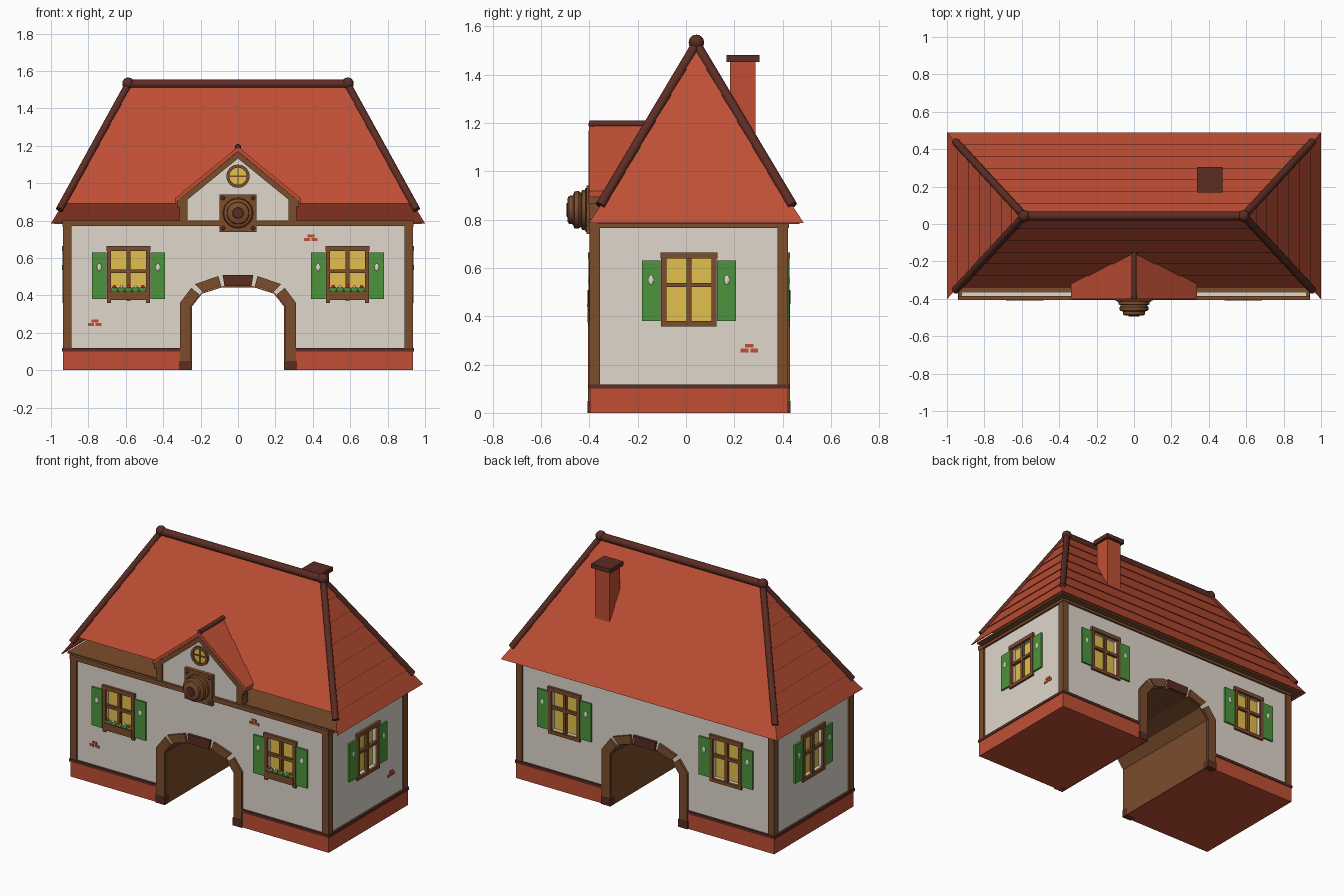
import bpy, bmesh
from math import pi, cos, sin
from mathutils import Matrix, Vector

if "Cube" in bpy.data.objects:
    bpy.data.objects.remove(bpy.data.objects["Cube"])


def material(name, r, g, b):
    m = bpy.data.materials.new(name)
    m.diffuse_color = [(c / 255) ** 2.2 for c in (r, g, b)] + [1]
    m.use_nodes = True
    m.node_tree.nodes["Principled BSDF"].inputs["Base Color"].default_value = m.diffuse_color
    return m


RED = material("tile_red", 190, 80, 56)
DARK = material("dark_wood", 92, 48, 40)
WOOD = material("wood", 122, 78, 48)
CREAM = material("plaster", 222, 214, 202)
GREEN = material("shutter_green", 78, 146, 62)
YELLOW = material("glass_yellow", 226, 190, 78)
FLOWER = material("flower_red", 205, 50, 45)
I = Matrix()


def finish(name, bm, mat, M=I, smooth=False):
    bmesh.ops.remove_doubles(bm, verts=bm.verts, dist=1e-5)
    bmesh.ops.recalc_face_normals(bm, faces=bm.faces)
    me = bpy.data.meshes.new(name)
    bm.to_mesh(me)
    bm.free()
    me.transform(M)
    me.materials.append(mat)
    ob = bpy.data.objects.new(name, me)
    bpy.context.collection.objects.link(ob)
    if smooth:
        bpy.ops.object.select_all(action='DESELECT')
        ob.select_set(True)
        bpy.context.view_layer.objects.active = ob
        bpy.ops.object.shade_smooth_by_angle(angle=0.6)
    return ob


def boxes(name, mat, items, M=I):
    """Each item is x0, x1, y0, y1, z0, z1."""
    bm = bmesh.new()
    for x0, x1, y0, y1, z0, z1 in items:
        T = Matrix.Translation(((x0 + x1) / 2, (y0 + y1) / 2, (z0 + z1) / 2))
        S = Matrix.Diagonal((x1 - x0, y1 - y0, z1 - z0, 1))
        part = bmesh.ops.create_cube(bm, size=1, matrix=T @ S)
    me = bpy.data.meshes.new(name)
    bmesh.ops.recalc_face_normals(bm, faces=bm.faces)
    return finish(name, bm, mat, M)


def prism(name, mat, pts, y0, y1, M=I):
    """Extrude an x-z outline along y."""
    bm = bmesh.new()
    f = bm.faces.new([bm.verts.new((x, y0, z)) for x, z in pts])
    r = bmesh.ops.extrude_face_region(bm, geom=[f])
    for v in r["geom"]:
        if isinstance(v, bmesh.types.BMVert):
            v.co.y = y1
    return finish(name, bm, mat, M)


def lathe(name, mat, profile, z, n=24):
    """Revolve (radius, y) points around a y-axis line at height z."""
    bm = bmesh.new()
    rings = [[bm.verts.new((r * cos(2 * pi * k / n), y, z + r * sin(2 * pi * k / n)))
              for k in range(n)] for r, y in profile]
    for a, b in zip(rings, rings[1:]):
        for k in range(n):
            j = (k + 1) % n
            bm.faces.new((a[k], a[j], b[j], b[k]))
    return finish(name, bm, mat, smooth=True)


def rod(name, mat, p, q, r):
    p, q = Vector(p), Vector(q)
    M = Matrix.Translation((p + q) / 2) @ (q - p).to_track_quat('Z', 'Y').to_matrix().to_4x4()
    bm = bmesh.new()
    bmesh.ops.create_cone(bm, cap_ends=True, segments=12, radius1=r, radius2=r, depth=(q - p).length)
    return finish(name, bm, mat, M, True)


def balls(name, mat, centres, scale, M=I):
    bm = bmesh.new()
    for c in centres:
        bmesh.ops.create_uvsphere(bm, u_segments=12, v_segments=8, radius=1,
                                  matrix=Matrix.Translation(c) @ Matrix.Diagonal((*scale, 1)))
    return finish(name, bm, mat, M, True)


def mirror(pts):
    return [(-x, z) for x, z in pts]


# Wall block with the arched passage
ARCH = [(0.25, 0), (0.25, 0.345), (0.195, 0.415), (0.085, 0.45)]
path = ARCH + mirror(ARCH)[::-1]
body = prism("walls", CREAM, [(0.925, 0.03), (0.925, 0.785), (-0.925, 0.785), (-0.925, 0.03)]
             + [(x, max(z, 0.03)) for x, z in path[::-1]], -0.39, 0.415)
prism("passage_lining", WOOD, path + [(x * 0.985, z * 0.985) for x, z in path[::-1]], -0.392, 0.417)

# Plinth, base trim, corner posts, top beams, attic floor
sides = (-1, 1)
span = lambda s, a, b: (min(s * a, s * b), max(s * a, s * b))
boxes("plinth", RED, [(*span(s, 0.252, 0.935), -0.398, 0.423, 0, 0.1) for s in sides])
boxes("base_trim", DARK, [(*span(s, 0.31, 0.94), -0.404, 0.428, 0.1, 0.118) for s in sides])
boxes("corner_posts", WOOD, [(*span(s, 0.89, 0.935), y, y + 0.045, 0.118, 0.785)
                             for s in sides for y in (-0.4, 0.378)])
boxes("top_beams", WOOD, [(-0.937, 0.937, -0.405, -0.385, 0.77, 0.80),
                          (-0.937, 0.937, 0.41, 0.427, 0.765, 0.788)]
      + [(*span(s, 0.92, 0.938), -0.4, 0.425, 0.765, 0.788) for s in sides])
boxes("attic_floor", WOOD, [(-0.98, 0.98, -0.365, 0.47, 0.782, 0.792)])


# Arch stones front and back
JAMB = [(0.25, 0.05), (0.31, 0.05), (0.31, 0.36), (0.25, 0.44), (0.205, 0.403), (0.25, 0.345)]
STONE = [(0.19, 0.418), (0.23, 0.46), (0.105, 0.503), (0.09, 0.45)]
KEY = [(-0.072, 0.45), (0.072, 0.45), (0.082, 0.508), (-0.082, 0.508)]
for side, M in (("front", I), ("back", Matrix.Translation((0, 0.025, 0)) @ Matrix.Rotation(pi, 4, 'Z'))):
    for i, flip in enumerate((list, mirror)):
        prism(f"{side}_arch_jamb_{i}", WOOD, flip(JAMB), -0.405, -0.36, M)
        prism(f"{side}_arch_stone_{i}", WOOD, flip(STONE), -0.405, -0.36, M)
    prism(f"{side}_keystone", DARK, KEY, -0.407, -0.36, M)
    boxes(f"{side}_arch_feet", DARK, [(*span(s, 0.246, 0.313), -0.407, -0.36, 0, 0.05) for s in sides], M)


# Windows: local -y points outwards
def window(name, M, flowers=False):
    cut = boxes("cutter", CREAM, [(-0.096, 0.096, -0.05, 0.032, 0.378, 0.642)], M)
    cut.hide_render = True
    boxes(name + "_glass", YELLOW, [(-0.096, 0.096, 0.026, 0.033, 0.378, 0.642)], M)
    frame = [(-0.115, -0.093, -0.014, 0.004, 0.36, 0.645), (0.093, 0.115, -0.014, 0.004, 0.36, 0.645),
             (-0.118, 0.118, -0.016, 0.004, 0.638, 0.664), (-0.01, 0.01, -0.008, 0.01, 0.37, 0.64),
             (-0.095, 0.095, -0.008, 0.01, 0.52, 0.538)]
    if not flowers:
        frame.append((-0.115, 0.115, -0.014, 0.004, 0.358, 0.38))
    boxes(name + "_frame", WOOD, frame, M)
    boxes(name + "_shutters", GREEN, [(*span(s, 0.117, 0.195), -0.012, 0, 0.38, 0.63) for s in sides], M)
    balls(name + "_shutter_ovals", CREAM, [(s * 0.157, -0.011, 0.55) for s in sides], (0.012, 0.005, 0.02), M)
    if flowers:
        boxes(name + "_flower_box", WOOD, [(-0.1, 0.1, -0.018, 0.004, 0.375, 0.42)], M)
        xs = [-0.076 + 0.038 * k for k in range(5)]
        balls(name + "_leaves", GREEN, [(x, -0.006, 0.43) for x in xs], (0.021, 0.012, 0.018), M)
        balls(name + "_blossoms", FLOWER, [(x, -0.012, 0.446) for x in xs[::2]], (0.01, 0.008, 0.01), M)
        balls(name + "_white_blossoms", CREAM, [(x, -0.012, 0.446) for x in xs[1::2]], (0.009, 0.008, 0.009), M)
    return cut


def place(x, y, a):
    return Matrix.Translation((x, y, 0)) @ Matrix.Rotation(a, 4, 'Z')


cutters = []
for s, label in ((-1, "left"), (1, "right")):
    cutters.append(window(f"front_{label}_window", place(s * 0.585, -0.39, 0), True))
    cutters.append(window(f"back_{label}_window", place(s * 0.585, 0.415, pi)))
    cutters.append(window(f"{label}_side_window", place(s * 0.925, 0.012, s * pi / 2)))
for c in cutters:
    m = body.modifiers.new("recess", 'BOOLEAN')
    m.object, m.solver = c, 'EXACT'
bpy.context.view_layer.update()
recessed = bpy.data.meshes.new_from_object(body.evaluated_get(bpy.context.evaluated_depsgraph_get()))
body.modifiers.clear()
body.data = recessed
for c in cutters:
    bpy.data.objects.remove(c)

# Exposed brick patches
for i, M in enumerate((place(0.39, -0.39, 0) @ Matrix.Translation((0, 0, 0.69)),
                       place(-0.765, -0.39, 0) @ Matrix.Translation((0, 0, 0.235)),
                       place(0.925, 0.262, pi / 2) @ Matrix.Translation((0, 0, 0.25)))):
    boxes(f"bricks_{i}", RED, [(-0.036, -0.004, -0.004, 0.004, 0, 0.016), (0.004, 0.036, -0.004, 0.004, 0, 0.016),
                               (-0.018, 0.018, -0.004, 0.004, 0.02, 0.036)], M)

# Hipped roof in seven lapped rows; the front's lowest row is left open
YC, ROWS = 0.043, 7
bm = bmesh.new()


def ring(t, e):
    x, y, z = 0.993 - 0.403 * t + e, 0.438 * (1 - t) + e, 0.785 + 0.745 * t
    return [bm.verts.new((a * x, YC + b * y, z)) for a, b in ((-1, -1), (1, -1), (1, 1), (-1, 1))]


for i in range(ROWS):
    inner, low, up = ring(i / ROWS, 0), ring(i / ROWS, 0.007), ring((i + 1) / ROWS, 0)
    for k in range(4):
        if i == 0 and k == 0:
            continue
        j = (k + 1) % 4
        bm.faces.new((inner[k], inner[j], low[j], low[k]))
        bm.faces.new((low[k], low[j], up[j], up[k]))
bmesh.ops.dissolve_degenerate(bm, dist=1e-5, edges=bm.edges)
finish("roof", bm, RED)
rod("ridge_log", DARK, (-0.59, YC, 1.53), (0.59, YC, 1.53), 0.024)
balls("ridge_balls", DARK, [(s * 0.587, YC, 1.533) for s in sides], (0.032,) * 3)
for s in sides:
    for b in sides:
        rod(f"hip_log_{s}_{b}", DARK, (s * 0.955, YC + b * 0.398, 0.858), (s * 0.587, YC, 1.525), 0.02)

# Chimney
boxes("chimney_stack", RED, [(0.352, 0.458, 0.182, 0.288, 1.1, 1.46)])
boxes("chimney_cap", DARK, [(0.336, 0.474, 0.168, 0.304, 1.452, 1.48)])

# Dormer gable
prism("dormer_gable", CREAM, [(-0.29, 0.79), (0.29, 0.79), (0.29, 0.92), (0, 1.16), (-0.29, 0.92)], -0.388, -0.3)
boxes("dormer_posts", WOOD, [(*span(s, 0.27, 0.312), -0.402, -0.34, 0.8, 0.925) for s in sides])


def chevron(name, mat, w, top, low, th, y0, y1):
    prism(name, mat, [(0, top), (w, low), (w, low - th), (0, top - th), (-w, low - th), (-w, low)], y0, y1)


chevron("dormer_roof", RED, 0.338, 1.195, 0.918, 0.025, -0.402, -0.14)
chevron("dormer_bargeboard", WOOD, 0.325, 1.168, 0.903, 0.036, -0.403, -0.36)
rod("dormer_ridge", DARK, (0, -0.4, 1.195), (0, -0.15, 1.195), 0.014)
balls("dormer_ball", DARK, [(0, -0.388, 1.193)], (0.016,) * 3)

# Round window
lathe("round_window_frame", WOOD, [(0.046, -0.385), (0.046, -0.402), (0.062, -0.402), (0.062, -0.385)], 1.037)
lathe("round_window_glass", YELLOW, [(0.05, -0.385), (0.05, -0.392), (0, -0.392)], 1.037)
boxes("round_window_bars", WOOD, [(-0.004, 0.004, -0.398, -0.39, 0.99, 1.084),
                                  (-0.048, 0.048, -0.398, -0.39, 1.033, 1.041)])

# Bell on its mounting plate
boxes("bell_plate", WOOD, [(-0.1, 0.1, -0.412, -0.388, 0.74, 0.94)])
balls("plate_rivets", DARK, [(a * 0.08, -0.412, 0.84 + b * 0.08) for a in sides for b in sides],
      (0.011, 0.007, 0.011))
lathe("bell", WOOD, [(0.07, -0.41), (0.083, -0.415), (0.083, -0.43), (0.07, -0.434), (0.078, -0.445),
                     (0.076, -0.462), (0.06, -0.468), (0.058, -0.484), (0.048, -0.49), (0, -0.49)], 0.84)
lathe("bell_centre", DARK, [(0.03, -0.488), (0.028, -0.494), (0, -0.494)], 0.84)
